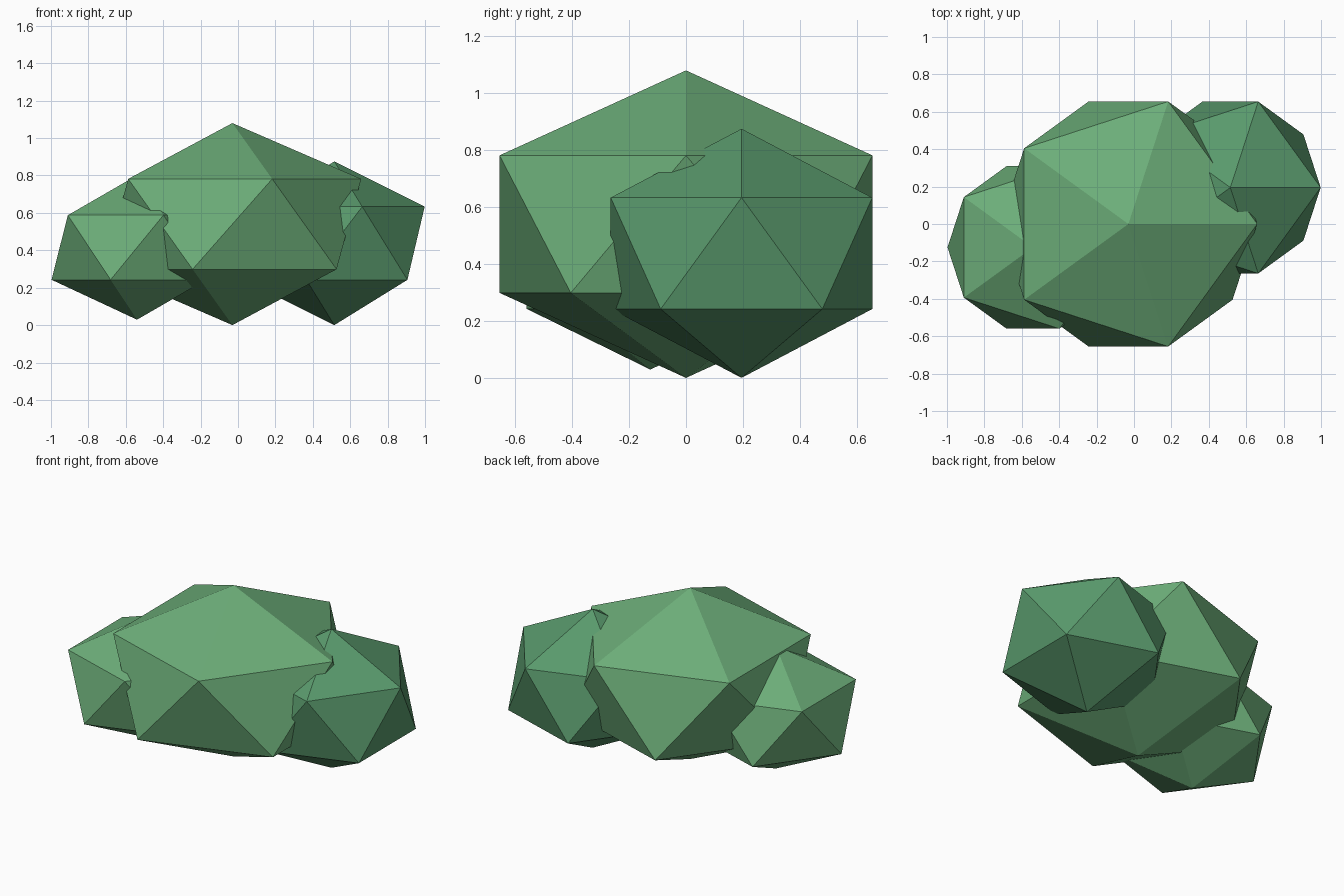
import bpy

if "Cube" in bpy.data.objects:
    bpy.data.objects.remove(bpy.data.objects["Cube"])


def leaf_material(name, color):
    mat = bpy.data.materials.new(name)
    mat.diffuse_color = color
    mat.use_nodes = True
    mat.node_tree.nodes["Principled BSDF"].inputs["Base Color"].default_value = mat.diffuse_color
    return mat


def clump(name, centre, radius, half_height, mat):
    # One faceted leaf clump: a 20-sided ball squashed in height
    bpy.ops.mesh.primitive_ico_sphere_add(subdivisions=1, radius=1, location=centre)
    obj = bpy.context.object
    obj.name = name
    obj.scale = (radius, radius, half_height)
    bpy.ops.object.transform_apply(location=False, rotation=False, scale=True)
    obj.data.materials.append(mat)
    return obj


light_leaf = leaf_material("light_leaf", (0.15, 0.42, 0.19, 1))
dark_leaf = leaf_material("dark_leaf", (0.10, 0.32, 0.15, 1))

# Large middle clump with a smaller clump on each side
clump("bush_middle", (-0.03, 0.0, 0.54), 0.77, 0.54, light_leaf)
clump("bush_right", (0.515, 0.195, 0.4375), 0.54, 0.4375, dark_leaf)
clump("bush_left", (-0.54, -0.125, 0.415), 0.511, 0.386, light_leaf)
